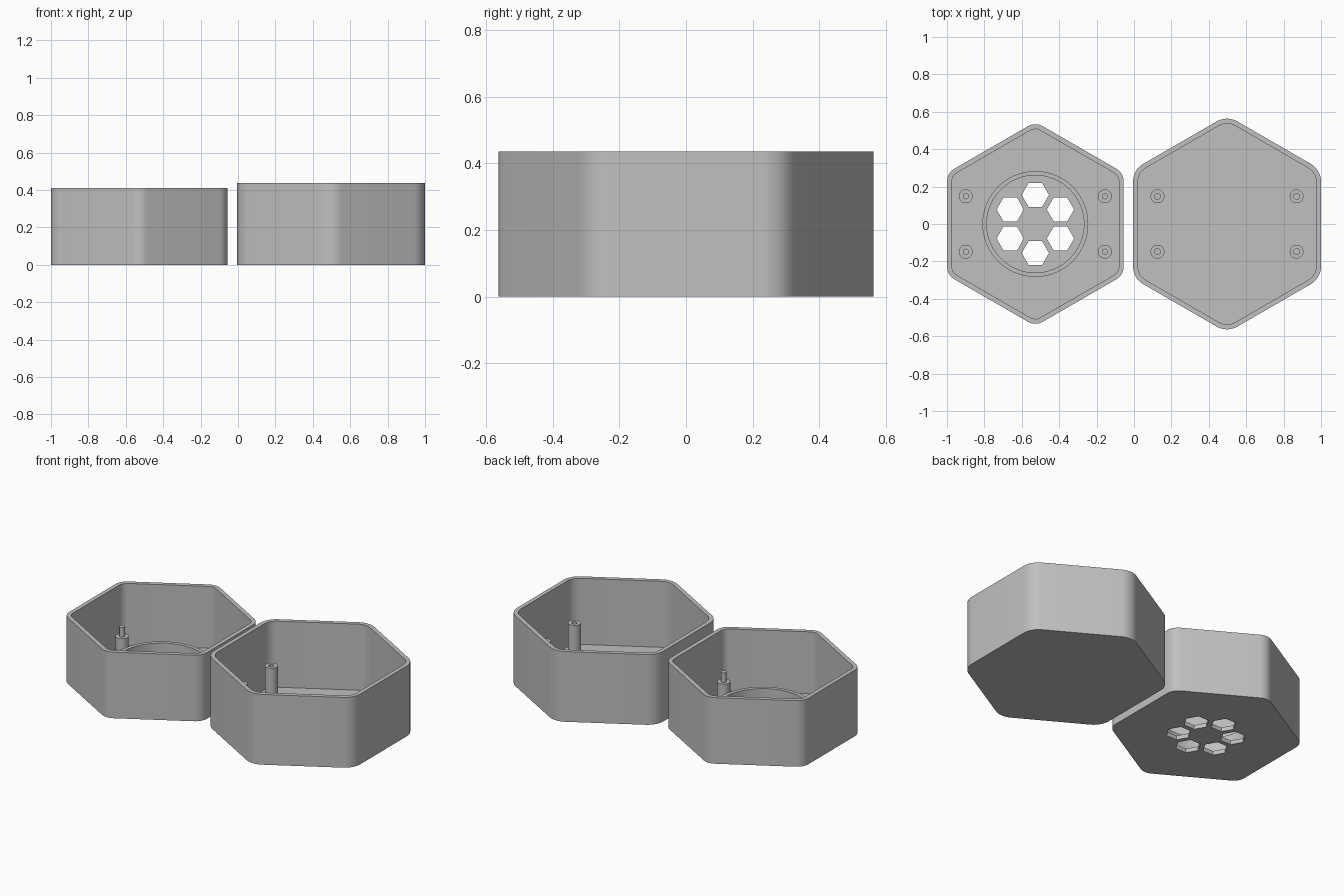
import bpy, bmesh
from math import sin, cos, pi, radians, sqrt

cube = bpy.data.objects.get("Cube")
if cube:
    bpy.data.objects.remove(cube, do_unlink=True)

grey = bpy.data.materials.new("plain grey")
grey.use_nodes = True
GREY = (0.53, 0.53, 0.53, 1)
grey.diffuse_color = GREY
grey.node_tree.nodes["Principled BSDF"].inputs["Base Color"].default_value = GREY

WALL = 0.026
FLOOR = 0.026
POST_X, POST_Y = 0.372, 0.148
POST_R, PIN_R = 0.037, 0.016


def finish(name, bm, smooth=True):
    """Turn a bmesh into a named, shaded object."""
    bmesh.ops.recalc_face_normals(bm, faces=bm.faces)
    mesh = bpy.data.meshes.new(name)
    bm.to_mesh(mesh)
    bm.free()
    mesh.materials.append(grey)
    obj = bpy.data.objects.new(name, mesh)
    bpy.context.collection.objects.link(obj)
    if smooth:
        shade(obj)
    return obj


def shade(obj):
    bpy.ops.object.select_all(action='DESELECT')
    obj.select_set(True)
    bpy.context.view_layer.objects.active = obj
    bpy.ops.object.shade_smooth_by_angle(angle=radians(30))


def loft(bm, loops, close=False):
    """Bridge matching loops; cap the ends, or join last to first."""
    rings = [[bm.verts.new(p) for p in loop] for loop in loops]
    pairs = list(zip(rings, rings[1:]))
    if close:
        pairs.append((rings[-1], rings[0]))
    else:
        bm.faces.new(rings[0])
        bm.faces.new(rings[-1])
    for a, b in pairs:
        for i in range(len(a)):
            j = (i + 1) % len(a)
            bm.faces.new((a[i], a[j], b[j], b[i]))


def circle(x, y, z, r, n=32):
    return [(x + r * cos(2 * pi * i / n), y + r * sin(2 * pi * i / n), z) for i in range(n)]


def lathe(name, x, y, profile, close=False, n=32):
    bm = bmesh.new()
    loft(bm, [circle(x, y, z, r, n) for r, z in profile], close)
    return finish(name, bm)


def rounded_hexagon(cx, z, apothem, radius, steps=8):
    """Hexagon with points on the y axis and filleted corners."""
    reach = (apothem - radius) * 2 / sqrt(3)
    pts = []
    for k in range(6):
        mid = radians(30 + 60 * k)
        for s in range(steps + 1):
            a = mid + radians(60 * s / steps - 30)
            pts.append((cx + reach * cos(mid) + radius * cos(a),
                        reach * sin(mid) + radius * sin(a), z))
    return pts


def tray(name, cx, apothem, radius, height):
    """Open hexagonal box with a flat floor."""
    bm = bmesh.new()
    outer = (apothem, radius)
    inner = (apothem - WALL, radius - WALL)
    loft(bm, [rounded_hexagon(cx, z, *size) for size, z in
              ((outer, 0), (outer, height), (inner, height), (inner, FLOOR))])
    return finish(name, bm)


def corners(cx):
    return [(cx + sx * POST_X, sy * POST_Y) for sx in (-1, 1) for sy in (-1, 1)]


# Shorter box, with six hexagonal openings in its floor
SMALL_X = -0.5275
small = tray("vented_box", SMALL_X, 0.4725, 0.08, 0.41)
bm = bmesh.new()
for k in range(6):
    a = radians(30 + 60 * k)
    x, y = SMALL_X + 0.155 * cos(a), 0.155 * sin(a)
    loft(bm, [circle(x, y, z, 0.073, 6) for z in (-0.1, 0.1)])
cutter = finish("vent_cutter", bm, smooth=False)
cutter.hide_render = True
cut = small.modifiers.new("vents", 'BOOLEAN')
cut.operation, cut.object, cut.solver = 'DIFFERENCE', cutter, 'EXACT'
bpy.context.view_layer.objects.active = small
bpy.ops.object.modifier_apply(modifier=cut.name)
bpy.data.objects.remove(cutter, do_unlink=True)
shade(small)

# Round collar around the openings
lathe("vent_collar", SMALL_X, 0,
      [(0.283, FLOOR), (0.283, 0.135), (0.26, 0.135), (0.26, FLOOR)], close=True, n=64)

# Stepped posts with locating pins
for x, y in corners(SMALL_X):
    lathe("pin_post", x, y, [(POST_R, FLOOR), (POST_R, 0.145), (PIN_R, 0.145), (PIN_R, 0.205)])

# Taller box, with hollow receiving posts
LARGE_X = 0.4975
tray("plain_box", LARGE_X, 0.5025, 0.11, 0.436)
for x, y in corners(LARGE_X):
    lathe("socket_post", x, y,
          [(POST_R, FLOOR), (POST_R, 0.235), (PIN_R, 0.235), (PIN_R, 0.15)])
